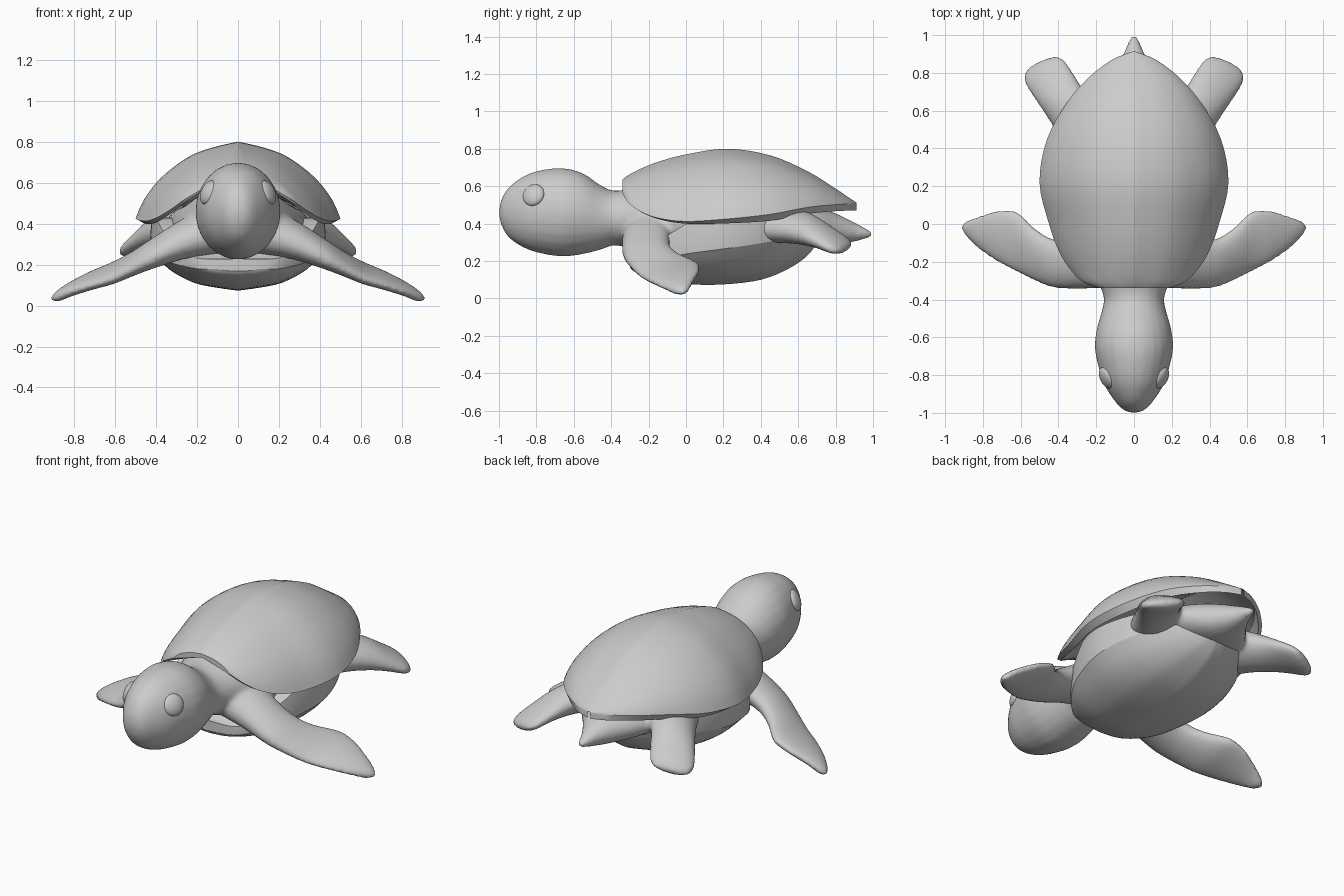
import bpy, bmesh, math
from mathutils import Vector, Matrix

cube = bpy.data.objects.get("Cube")
if cube:
    bpy.data.objects.remove(cube)

grey = bpy.data.materials.new("plain grey")
grey.use_nodes = True
grey.diffuse_color = (0.6, 0.6, 0.6, 1)
grey.node_tree.nodes["Principled BSDF"].inputs["Base Color"].default_value = (0.6, 0.6, 0.6, 1)


def spline(rows, steps):
    """Smooth curve through rows of numbers."""
    rows = [Vector(r) for r in rows]
    out = []
    for i in range(len(rows) - 1):
        b, c = rows[i], rows[i + 1]
        a = rows[i - 1] if i else b
        d = rows[min(i + 2, len(rows) - 1)]
        for s in range(steps):
            t = s / steps
            out.append(b + (c - a) * (t / 2) + (2 * a - 5 * b + 4 * c - d) * (t * t / 2)
                       + (3 * b - a - 3 * c + d) * (t ** 3 / 2))
    return out + [rows[-1]]


def loft(bm, rings):
    """Skin closed rings of points and cap both ends."""
    rings = [[bm.verts.new(p) for p in ring] for ring in rings]
    n = len(rings[0])
    for r, s in zip(rings, rings[1:]):
        for i in range(n):
            j = (i + 1) % n
            bm.faces.new((r[i], r[j], s[j], s[i]))
    bm.faces.new(rings[0][::-1])
    bm.faces.new(rings[-1])


def oval(centre, u, v, n=24):
    return [Vector(centre) + u * math.cos(a) + v * math.sin(a)
            for a in (2 * math.pi * i / n for i in range(n))]


def finish(name, bm, angle=None):
    bmesh.ops.recalc_face_normals(bm, faces=bm.faces)
    mesh = bpy.data.meshes.new(name)
    bm.to_mesh(mesh)
    bm.free()
    mesh.materials.append(grey)
    ob = bpy.data.objects.new(name, mesh)
    bpy.context.collection.objects.link(ob)
    bpy.ops.object.select_all(action='DESELECT')
    ob.select_set(True)
    bpy.context.view_layer.objects.active = ob
    if angle:
        bpy.ops.object.shade_smooth_by_angle(angle=math.radians(angle))
    else:
        bpy.ops.object.shade_smooth()
    return ob


# Head, neck, trunk and tail: y, centre z, half width, half height
body = bmesh.new()
spine = [(-1, .46, .01, .01), (-.985, .46, .055, .075), (-.94, .46, .1, .142),
         (-.85, .463, .158, .2), (-.75, .463, .19, .228), (-.65, .46, .208, .236),
         (-.55, .453, .196, .216), (-.45, .432, .168, .17), (-.37, .43, .165, .146),
         (-.2, .42, .24, .18), (0, .4, .32, .15), (.3, .4, .35, .13), (.55, .4, .29, .11),
         (.7, .385, .2, .105), (.8, .37, .12, .085), (.9, .355, .057, .052),
         (.97, .346, .028, .024), (1, .343, .01, .01)]
loft(body, [oval((0, y, z), Vector((w, 0, 0)), Vector((0, 0, h)))
            for y, z, w, h in spline(spine, 4)])

# Flippers: centre x, y, z, half chord, half thickness
front = [(.12, -.18, .37, .16, .12), (.28, -.21, .315, .135, .088), (.42, -.21, .25, .13, .065),
         (.52, -.165, .2, .14, .05), (.62, -.095, .155, .163, .042), (.72, -.065, .12, .14, .036),
         (.82, -.045, .078, .09, .03), (.885, -.025, .042, .045, .024), (.912, -.015, .03, .012, .01)]
rear = [(.18, .4, .4, .17, .1), (.29, .55, .39, .14, .095), (.37, .65, .365, .125, .078),
        (.43, .74, .325, .127, .055), (.47, .805, .29, .125, .042), (.487, .84, .272, .105, .03),
        (.495, .86, .265, .06, .014)]
for rows, chord, thick in ((front, (0, 1, .2), (.35, -.15, .95)),
                           (rear, (.9, -.42, -.2), (.2, .25, .93))):
    chord, thick = Vector(chord).normalized(), Vector(thick).normalized()
    for side in (1, -1):
        rings = [oval((x, y, z), chord * c, thick * t) for x, y, z, c, t in spline(rows, 4)]
        loft(body, [[(side * p.x, p.y, p.z) for p in ring] for ring in rings])

# Blend limbs and trunk into one skin
ob = finish("body", body)
remesh = ob.modifiers.new("blend", 'REMESH')
remesh.mode = 'VOXEL'
remesh.voxel_size = .013
remesh.use_smooth_shade = True
soften = ob.modifiers.new("soften", 'SMOOTH')
soften.factor = .5
soften.iterations = 8

# Upper shell: y, half width, rim z, ridge z
shell_rows = [(-.34, .18, .565, .635), (-.31, .265, .515, .658), (-.25, .33, .468, .69),
              (-.15, .395, .43, .73), (0, .45, .412, .77), (.22, .5, .425, .8),
              (.45, .46, .45, .765), (.65, .35, .487, .68), (.78, .235, .5, .6),
              (.87, .115, .505, .54), (.912, .01, .506, .512)]
dome = [tuple(p) for p in spline([(0, 1), (.26, .92), (.5, .79), (.76, .52), (.92, .24), (1, 0)], 3)]


def mirrored(points, y):
    """Closed ring from a half profile that starts and ends on the centre line."""
    return [(x, y, z) for x, z in points] + [(-x, y, z) for x, z in points[-2:0:-1]]


shell = bmesh.new()
rings = []
for y, w, rim, top in spline(shell_rows, 4):
    lip = .035 * min(1, max(0, (y + .25) / .7))
    half = [(w * a, rim + (top - rim) * b) for a, b in dome]
    half += [(w * .92, rim - lip), (w * .82, rim + .1 * (top - rim)), (0, rim + .7 * (top - rim))]
    rings.append(mirrored(half, y))
loft(shell, rings)
finish("upper_shell", shell, 24)

# Belly shell: y, half width, edge z, keel z
belly_rows = [(-.3, .1, .178, .168), (-.27, .2, .18, .14), (-.15, .315, .205, .095),
              (0, .385, .238, .076), (.2, .42, .265, .075), (.4, .375, .295, .1),
              (.55, .285, .325, .16), (.65, .17, .34, .23), (.71, .04, .35, .31)]
hull = [tuple(p) for p in spline([(0, 0), (.28, .09), (.53, .22), (.8, .55), (1, 1)], 3)]
belly = bmesh.new()
rings = []
for y, w, edge, keel in spline(belly_rows, 4):
    half = [(w * a, keel + (edge - keel) * b) for a, b in hull]
    wall = min(.43, edge + max(.05, (y + .4) * .4))
    half += [(w * 1.02, (edge + wall) / 2), (w, wall), (0, wall)]
    rings.append(mirrored(half, y))
loft(belly, rings)
finish("belly_shell", belly, 24)

# Eyes: flattened balls set into the head
for name, side in (("left_eye", 1), ("right_eye", -1)):
    eye = bmesh.new()
    aim = Vector((side * .82, -.42, .38)).to_track_quat('Z', 'Y').to_matrix().to_4x4()
    place = Matrix.Translation((side * .143, -.815, .552)) @ aim @ Matrix.Diagonal((.062, .062, .03, 1))
    bmesh.ops.create_uvsphere(eye, u_segments=24, v_segments=12, radius=1, matrix=place)
    finish(name, eye)
